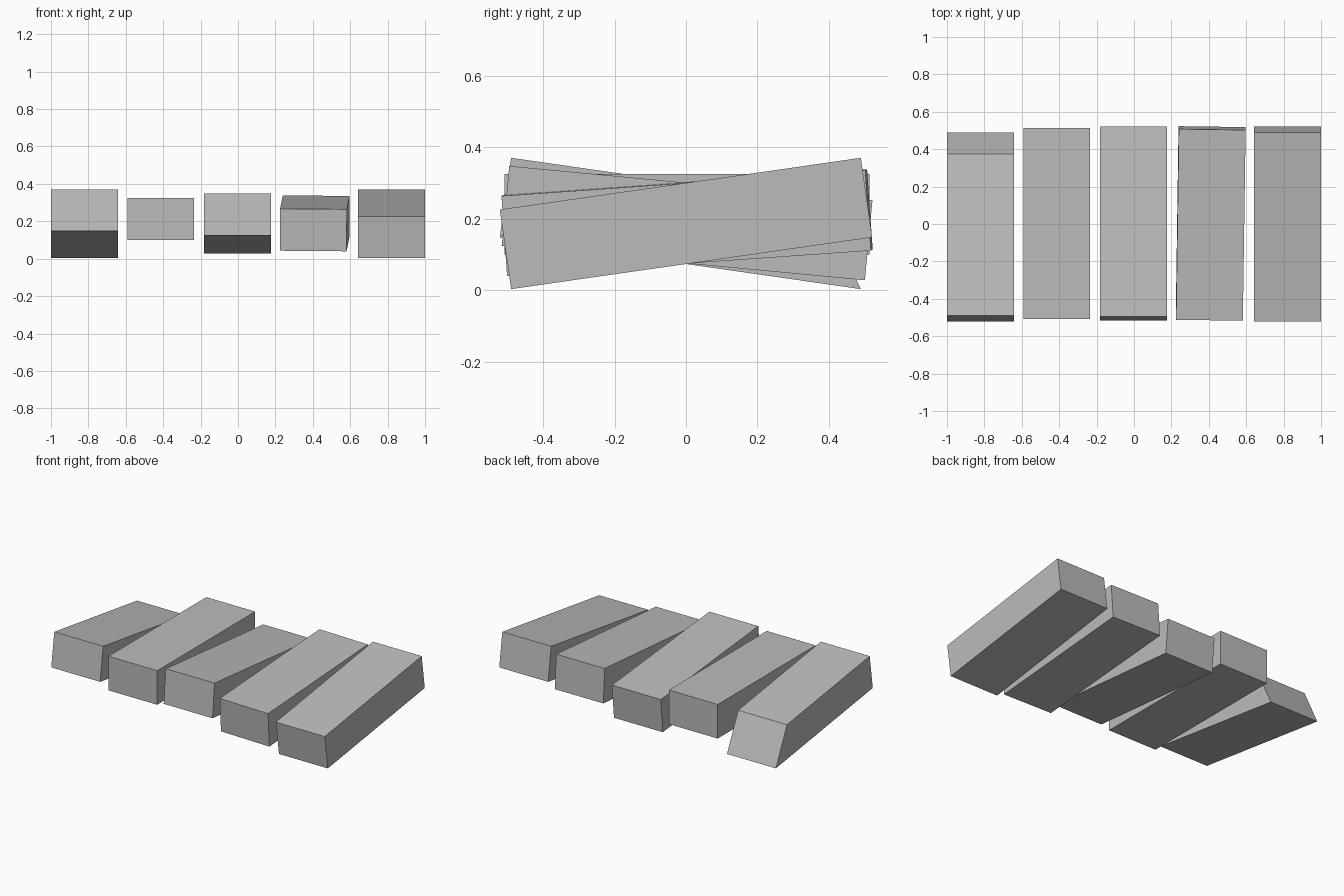
import bpy
import math

cube = bpy.data.objects.get("Cube")
if cube:
    bpy.data.objects.remove(cube, do_unlink=True)

grey = bpy.data.materials.new("plain_grey")
grey.use_nodes = True
colour = (0.5, 0.5, 0.5, 1)
grey.diffuse_color = colour
grey.node_tree.nodes["Principled BSDF"].inputs["Base Color"].default_value = colour

WIDTH, LENGTH, HEIGHT = 0.357, 1.022, 0.225


def plank(name, x, y, z, pitch, roll=0, yaw=0):
    """A block tilted about its own centre, angles in degrees."""
    bpy.ops.mesh.primitive_cube_add(size=1)
    block = bpy.context.object
    block.name = name
    for v in block.data.vertices:
        v.co = (v.co.x * WIDTH, v.co.y * LENGTH, v.co.z * HEIGHT)
    block.location = (x, y, z)
    block.rotation_euler = [math.radians(a) for a in (pitch, roll, yaw)]
    block.data.materials.append(grey)
    return block


# Row of five planks, each tipped differently
far_right = plank("plank_far_right", -0.821, 0, 0.187, -8.15)
plank("plank_right", -0.413, 0.003, 0.213, 0)
plank("plank_middle", -0.003, 0.003, 0.188, -5.4)
plank("plank_left", 0.41, 0.003, 0.189, 4, 0.5, -0.8)
plank("plank_far_left", 0.821, 0, 0.187, 8.15)

# Slanted back end of the far right plank
for v in far_right.data.vertices:
    if v.co.y > 0 and v.co.z > 0:
        v.co.y -= 0.15
